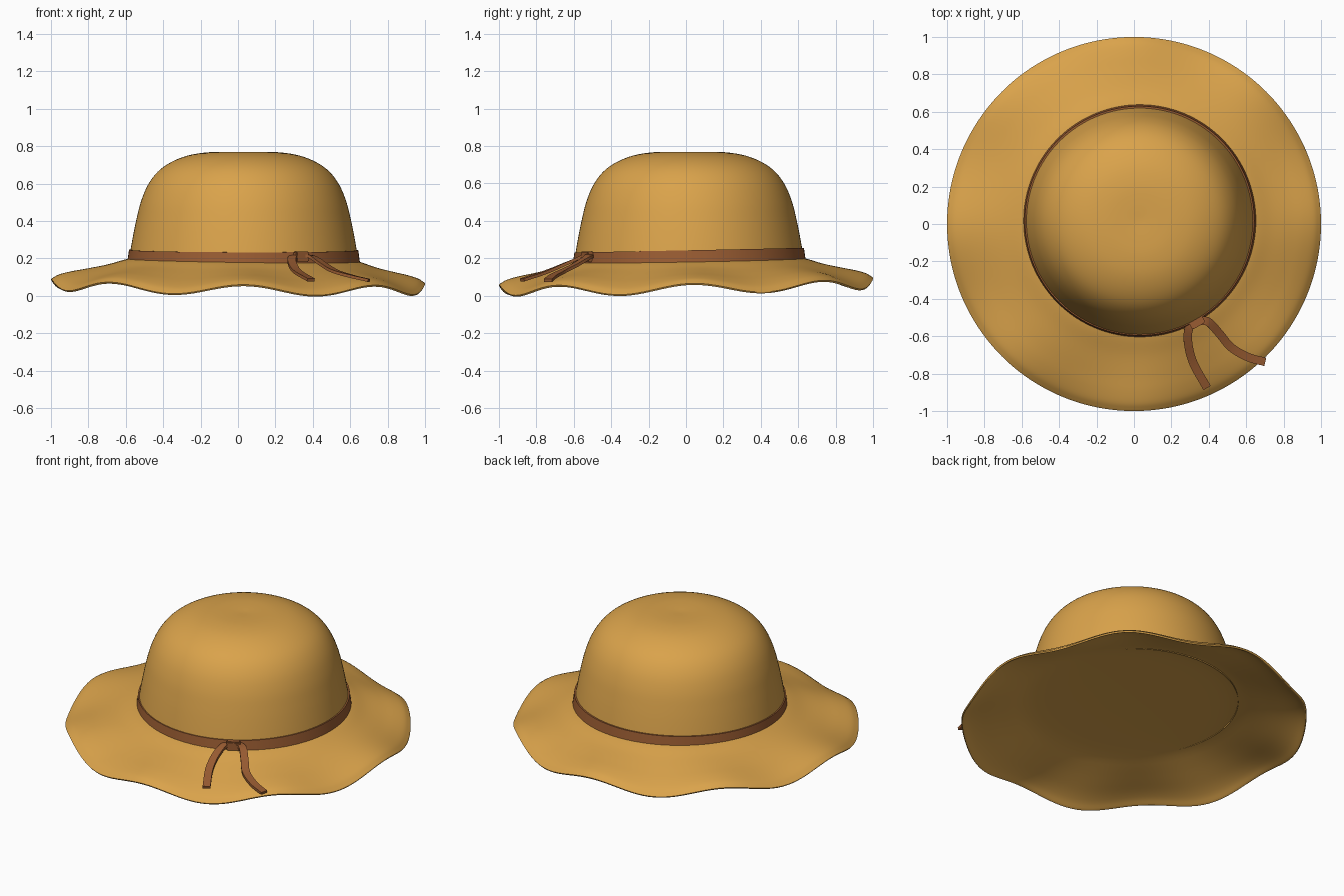
import bpy, bmesh, math
from mathutils import Vector

if "Cube" in bpy.data.objects:
    bpy.data.objects.remove(bpy.data.objects["Cube"])

CX, CY = 0.03, 0.017          # crown centre, slightly off the brim centre


def material(name, col):
    m = bpy.data.materials.new(name)
    m.diffuse_color = (*col, 1)
    m.use_nodes = True
    m.node_tree.nodes["Principled BSDF"].inputs["Base Color"].default_value = m.diffuse_color
    return m


FELT = material("golden felt", (0.70, 0.365, 0.07))
LEATHER = material("brown leather", (0.32, 0.107, 0.032))


def spline(pts, n):
    """Catmull-Rom curve through the points, n steps per span."""
    p = [Vector(q) for q in pts]
    p = [2 * p[0] - p[1]] + p + [2 * p[-1] - p[-2]]
    out = []
    for i in range(1, len(p) - 2):
        a, b, c, d = p[i - 1:i + 3]
        for k in range(n):
            t = k / n
            out.append(0.5 * (2 * b + (c - a) * t + (2 * a - 5 * b + 4 * c - d) * t * t
                              + (3 * b - a - 3 * c + d) * t ** 3))
    return out + [p[-2]]


def finish(name, bm, mat, angle=40):
    bmesh.ops.remove_doubles(bm, verts=bm.verts, dist=1e-5)
    me = bpy.data.meshes.new(name)
    bm.to_mesh(me)
    bm.free()
    ob = bpy.data.objects.new(name, me)
    bpy.context.collection.objects.link(ob)
    me.materials.append(mat)
    bpy.ops.object.select_all(action='DESELECT')
    bpy.context.view_layer.objects.active = ob
    ob.select_set(True)
    bpy.ops.object.shade_smooth_by_angle(angle=math.radians(angle))
    return ob


def lathe(name, profile, mat, place, seg=128, angle=40, closed=False):
    """Sweep a profile of (r, z); place(r, z, angle) gives the final point."""
    bm = bmesh.new()
    rings = [[bm.verts.new(place(r, z, 2 * math.pi * j / seg)) for j in range(seg)]
             for r, z in profile]
    if closed:
        rings.append(rings[0])
    for a, b in zip(rings, rings[1:]):
        for j in range(seg):
            k = (j + 1) % seg
            bm.faces.new((a[j], b[j], b[k], a[k]))
    return finish(name, bm, mat, angle)


def on_crown(r, z, a):
    return (CX + r * math.cos(a), CY + r * math.sin(a), z)


def on_band(r, z, a):
    x, y, z = on_crown(r, z, a)
    return (x, y, z + 0.02 * y - 0.002 * x)


def on_brim(r, z, a):
    # eight gentle waves growing to the rim, plus a slight tilt
    w = max(0, (r - 0.62) / 0.38) ** 1.5
    s = 1 - max(0, min(1, (r - 0.6) / 0.4))
    x, y = r * math.cos(a) + CX * s, r * math.sin(a) + CY * s
    wave = 0.027 * w * math.cos(8 * (a - math.radians(2)))
    return (x, y, z + wave + 0.018 * y - 0.012 * x)


# crown
lathe("crown", spline([(0, .766), (.1, .769), (.2, .766), (.30, .749), (.39, .713),
                       (.46, .662), (.513, .59), (.55, .5), (.575, .4), (.595, .3),
                       (.612, .2), (.616, .165)], 4), FELT, on_crown)

# brim: top sheet, rounded rim, closed underside
top = spline([(.59, .196), (.64, .183), (.72, .155), (.82, .126), (.9, .103),
              (.96, .080), (.995, .056)], 5)
under = spline([(.997, .046), (.99, .044), (.955, .066), (.9, .088), (.82, .111),
                (.72, .138), (.62, .162), (.5, .172), (.25, .176), (0, .177)], 3)
lathe("brim", top + [Vector((1.0, .051))] + under, FELT, on_brim, seg=192, angle=70)

# band around the crown base
lathe("hat_band", [(.600, .244), (.613, .244), (.622, .180), (.606, .180)],
      LEATHER, on_band, closed=True)


# ribbon tails: flat strips swept along a path
def ribbon(name, pts, width, thick):
    path = spline(pts, 6)
    bm = bmesh.new()
    rings = []
    for i, p in enumerate(path):
        t = (path[min(i + 1, len(path) - 1)] - path[max(i - 1, 0)]).normalized()
        side = t.cross(Vector((0, 0, 1))).normalized()
        up = side.cross(t)
        rings.append([bm.verts.new(p + side * (sx * width / 2) + up * (sz * thick / 2))
                      for sx, sz in ((-1, -1), (1, -1), (1, 1), (-1, 1))])
    for a, b in zip(rings, rings[1:]):
        for j in range(4):
            k = (j + 1) % 4
            bm.faces.new((a[j], a[k], b[k], b[j]))
    bm.faces.new(rings[0])
    bm.faces.new(rings[-1])
    bmesh.ops.recalc_face_normals(bm, faces=bm.faces)
    return finish(name, bm, LEATHER)


ribbon("ribbon_tail_left", [(.325, -.52, .215), (.293, -.56, .205), (.290, -.64, .172),
                            (.318, -.745, .128), (.39, -.875, .085)], .045, .016)
ribbon("ribbon_tail_right", [(.35, -.515, .215), (.40, -.525, .205), (.46, -.59, .165),
                             (.52, -.66, .130), (.61, -.712, .103), (.70, -.737, .082)],
       .045, .016)

# knot on the band
bm = bmesh.new()
bmesh.ops.create_cube(bm, size=1)
bmesh.ops.scale(bm, vec=(.04, .08, .056), verts=bm.verts)
bmesh.ops.bevel(bm, geom=bm.edges[:], offset=.006, segments=2, affect='EDGES')
knot = finish("knot", bm, LEATHER)
knot.location = (.338, -.528, .208)
knot.rotation_euler = (0, 0, math.radians(-60.5))
